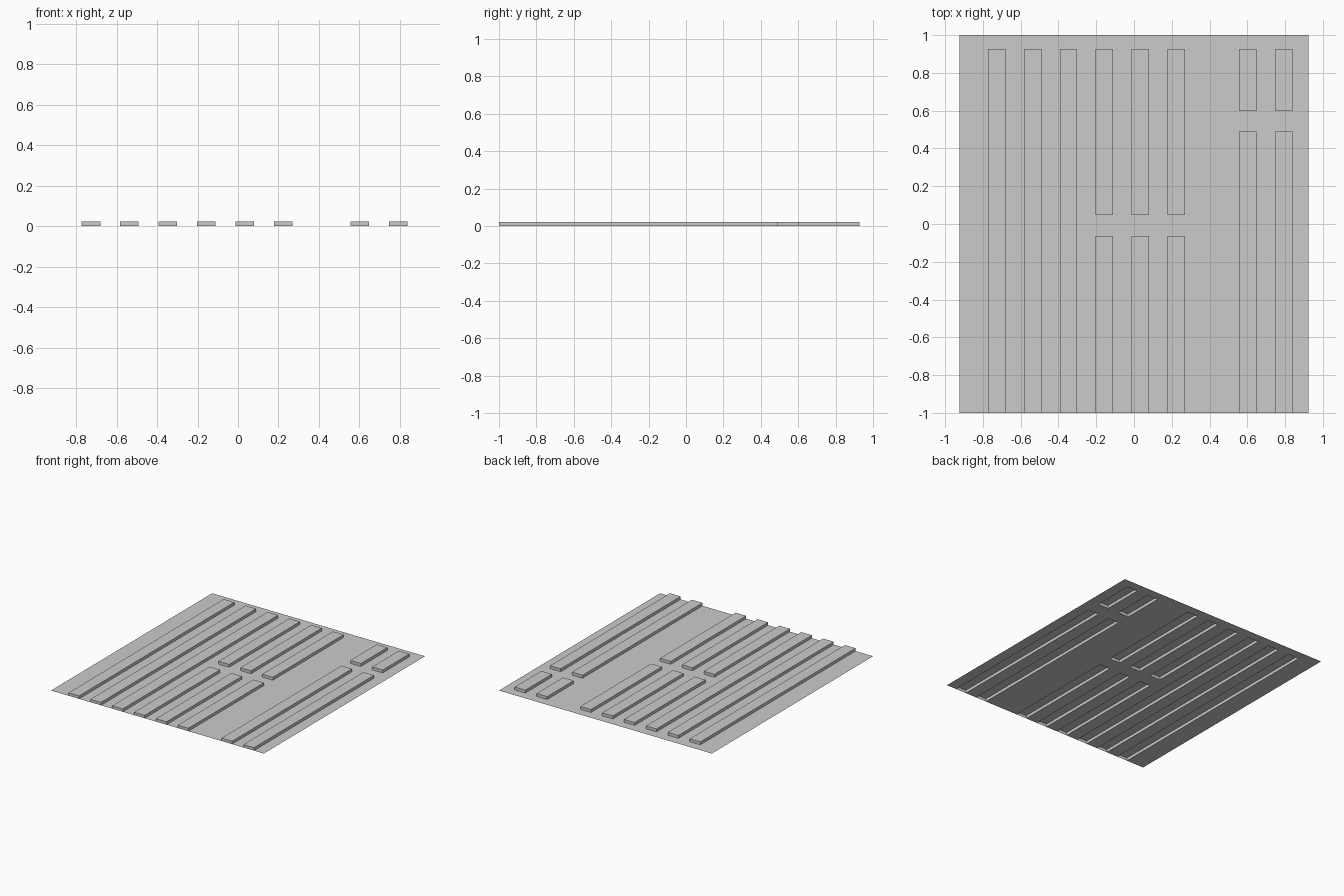
import bpy, bmesh

if "Cube" in bpy.data.objects:
    bpy.data.objects.remove(bpy.data.objects["Cube"])

HEIGHT = 0.023
WIDTH = 0.092
PITCH = 0.19
X0 = -0.773

# column index -> (y start, y end) of each raised slat
full = [(-1.0, 0.927)]
split_mid = [(-1.0, -0.063), (0.048, 0.927)]
split_back = [(-1.0, 0.489), (0.598, 0.927)]
columns = {0: full, 1: full, 2: full,
           3: split_mid, 4: split_mid, 5: split_mid,
           7: split_back, 8: split_back}

slats = [(X0 + PITCH * i, X0 + PITCH * i + WIDTH, a, b)
         for i, spans in columns.items() for a, b in spans]

# sheet divided along every slat border
xs = sorted({-0.925, 0.925} | {x for s in slats for x in s[:2]})
ys = sorted({-1.0, 1.0} | {y for s in slats for y in s[2:]})
bm = bmesh.new()
grid = [[bm.verts.new((x, y, 0)) for y in ys] for x in xs]
raised = []
for i in range(len(xs) - 1):
    for j in range(len(ys) - 1):
        f = bm.faces.new((grid[i][j], grid[i + 1][j],
                          grid[i + 1][j + 1], grid[i][j + 1]))
        c = f.calc_center_median()
        if any(a < c.x < b and d < c.y < e for a, b, d, e in slats):
            raised.append(f)

# slats pressed up out of the sheet, hollow underneath
new = bmesh.ops.extrude_face_region(bm, geom=raised)["geom"]
bmesh.ops.translate(bm, vec=(0, 0, HEIGHT),
                    verts=[g for g in new if isinstance(g, bmesh.types.BMVert)])
left = [f for f in raised if f.is_valid and f.calc_center_median().z < 0.001]
if left:
    bmesh.ops.delete(bm, geom=left, context='FACES')

# merge coplanar cells
bmesh.ops.dissolve_limit(bm, angle_limit=0.01, verts=bm.verts[:], edges=bm.edges[:])

mesh = bpy.data.meshes.new("ribbed_panel")
bm.to_mesh(mesh)
bm.free()
bpy.context.collection.objects.link(bpy.data.objects.new("ribbed_panel", mesh))
